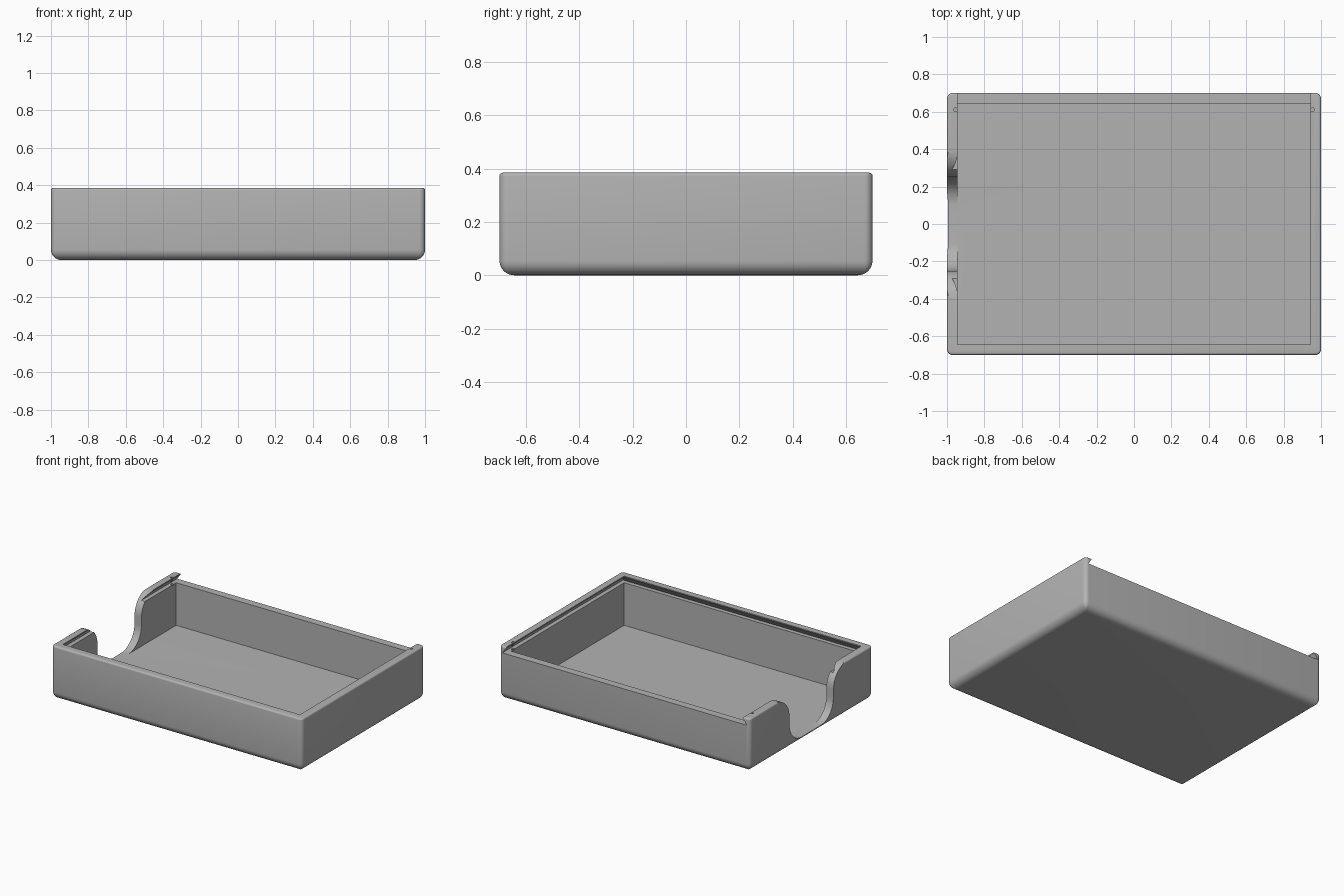
import bpy, bmesh, math

if "Cube" in bpy.data.objects:
    bpy.data.objects.remove(bpy.data.objects["Cube"])

W, D, H = 1.0, 0.70, 0.385      # half width, half depth, height
IW, ID = 0.945, 0.645           # half size of the cavity
FLOOR, LEDGE = 0.03, 0.337      # cavity floor and lid slot floor
EDGE, UNDERCUT = 0.055, 0.03

plastic = bpy.data.materials.new("grey plastic")
plastic.use_nodes = True
GREY = (0.45, 0.45, 0.45, 1)
plastic.diffuse_color = GREY
plastic.node_tree.nodes["Principled BSDF"].inputs["Base Color"].default_value = GREY


def loft(name, rings):
    """Join equal-length rings of points into a closed solid."""
    bm = bmesh.new()
    loops = [[bm.verts.new(p) for p in ring] for ring in rings]
    n = len(loops[0])
    for a, b in zip(loops, loops[1:]):
        for i in range(n):
            j = (i + 1) % n
            bm.faces.new((a[i], a[j], b[j], b[i]))
    bm.faces.new(loops[0][::-1])
    bm.faces.new(loops[-1])
    bmesh.ops.recalc_face_normals(bm, faces=bm.faces)
    mesh = bpy.data.meshes.new(name)
    bm.to_mesh(mesh)
    bm.free()
    obj = bpy.data.objects.new(name, mesh)
    bpy.context.collection.objects.link(obj)
    mesh.materials.append(plastic)
    return obj


def rounded_ring(inset, z, steps=6):
    r = max(0.03 - inset, 0.004)
    pts = []
    for q, (sx, sy) in enumerate([(1, 1), (-1, 1), (-1, -1), (1, -1)]):
        for k in range(steps + 1):
            a = math.pi / 2 * (q + k / steps)
            pts.append((sx * (W - inset - r) + r * math.cos(a),
                        sy * (D - inset - r) + r * math.sin(a), z))
    return pts


def rect(x, y0, y1, z):
    return [(-x, y0, z), (x, y0, z), (x, y1, z), (-x, y1, z)]


def cut(target, cutter):
    cutter.hide_render = True
    mod = target.modifiers.new("cut", "BOOLEAN")
    mod.operation = "DIFFERENCE"
    mod.solver = "EXACT"
    mod.object = cutter
    bpy.context.view_layer.objects.active = target
    bpy.ops.object.modifier_apply(modifier=mod.name)
    bpy.data.objects.remove(cutter)


# Outer body: large round at the base, small round at the rim
rings = []
for k in range(9):
    a = math.pi / 2 * k / 8
    rings.append(rounded_ring(EDGE * (1 - math.sin(a)), EDGE * (1 - math.cos(a))))
TOP = 0.012
for k in range(5):
    a = math.pi / 2 * k / 4
    rings.append(rounded_ring(TOP * (1 - math.cos(a)), H - TOP * (1 - math.sin(a))))
tray = loft("tray", rings)

# Cavity
cut(tray, loft("cavity_cutter", [rect(IW, -ID, ID, FLOOR), rect(IW, -ID, ID, 0.5)]))

# Dovetail lid slot, open at the back
cut(tray, loft("lid_slot_cutter", [
    rect(IW + UNDERCUT, -ID - UNDERCUT, 0.8, LEDGE),
    rect(IW, -ID, 0.8, H - 0.006),
    rect(IW, -ID, 0.8, 0.5)]))

# Finger notch with S-shaped sides in one end wall
R, N = 0.15, 10
side = []
for k in range(N + 1):
    a = math.pi / 2 * k / N
    side.append((0.10 + R * math.sin(a), FLOOR + R * (1 - math.cos(a))))
for k in range(N + 1):
    a = math.pi / 2 * k / N
    side.append((0.40 - R * math.cos(a), H - R * (1 - math.sin(a))))
side.append((0.40, 0.5))
outline = side + [(-y, z) for y, z in reversed(side)]
cut(tray, loft("notch_cutter", [[(x, y, z) for y, z in outline] for x in (-1.1, -0.9)]))

# Small catch holes near the open end of the slot
for s in (-1, 1):
    circle = [(s * 0.954 + 0.01 * math.cos(math.tau * k / 16),
               0.61 + 0.01 * math.sin(math.tau * k / 16)) for k in range(16)]
    cut(tray, loft("catch_cutter", [[(x, y, z) for x, y in circle] for z in (LEDGE - 0.008, 0.5)]))

bpy.ops.object.select_all(action="DESELECT")
tray.select_set(True)
bpy.context.view_layer.objects.active = tray
bpy.ops.object.shade_smooth_by_angle(angle=math.radians(30))
